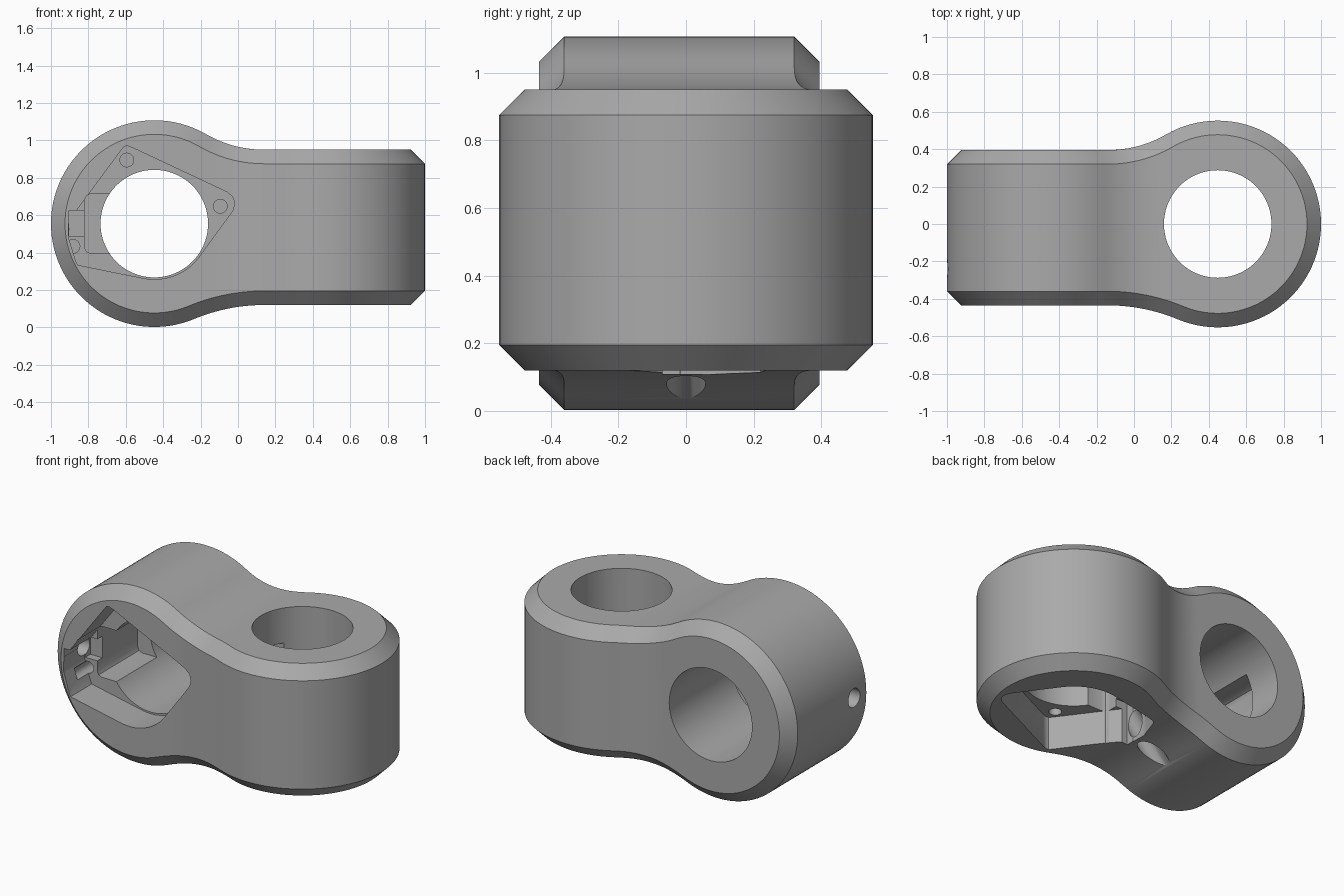
import bpy, bmesh
from math import sin, cos, asin, sqrt, pi
from mathutils import Vector, Matrix

if "Cube" in bpy.data.objects:
    bpy.data.objects.remove(bpy.data.objects["Cube"])

R, CX = 0.5525, 0.4475         # lobe radius and distance from the middle
UP, DOWN = 0.395, 0.435        # slab limits either side of the lobe axis
XF, CH = 0.14, 0.075           # neck fillet end, chamfer
BORE, MID = 0.2875, 0.555      # bore radius, height of the lobe centre


def fillet(s):
    return ((CX + XF) ** 2 + s * s - R * R) / (2 * (R - s))


def slab(x, c, s):
    """Slab half width at x, inset by c, flaring towards the other lobe."""
    if -x >= XF:
        return s - c
    rf = fillet(s)
    return s + rf - sqrt((rf + c) ** 2 - (XF + x) ** 2)


def half_outline(c, s):
    """Neck fillet followed by a lobe arc to the far end, inset by c."""
    rf = fillet(s)
    a0, a1 = asin(XF / (rf + c)), asin((CX + XF) / (R + rf))
    pts = []
    for i in range(9):
        a = a0 + (a1 - a0) * i / 8
        pts.append((XF - (rf + c) * sin(a), s + rf - (rf + c) * cos(a)))
    start = pi / 2 - a1
    for i in range(1, 33):
        a = start + (pi - start) * i / 32
        pts.append((-CX + (R - c) * cos(a), (R - c) * sin(a)))
    return pts


def outline(c):
    lower = [(x, -v) for x, v in half_outline(c, DOWN)]
    return half_outline(c, UP) + lower[-2::-1]


def make_object(name, bm):
    bmesh.ops.recalc_face_normals(bm, faces=bm.faces)
    mesh = bpy.data.meshes.new(name)
    bm.to_mesh(mesh)
    bm.free()
    ob = bpy.data.objects.new(name, mesh)
    bpy.context.collection.objects.link(ob)
    return ob


# Body: the same chamfered lobe twice, the second one turned a quarter
bm = bmesh.new()
outer, inner = outline(0), outline(CH)
last = len(outer) - 1
for turned in (False, True):
    rows = []
    for (px, pv), (qx, qv) in zip(outer, inner):
        row = [(qx, -slab(qx, 0, DOWN), qv), (px, -slab(px, CH, DOWN), pv),
               (px, slab(px, CH, UP), pv), (qx, slab(qx, 0, UP), qv)]
        if turned:
            row = [(-x, z, y) for x, y, z in row]
        rows.append([bm.verts.new(p) for p in row])
    for a, b in zip(rows, rows[1:]):
        for k in range(3):
            bm.faces.new((a[k], a[k + 1], b[k + 1], b[k]))
    for i in range(last // 2):
        for k in (0, 3):
            loop = [rows[i][k], rows[i + 1][k], rows[last - i - 1][k], rows[last - i][k]]
            bm.faces.new(list(dict.fromkeys(loop)))
bmesh.ops.remove_doubles(bm, verts=bm.verts, dist=0.0002)
body = make_object("cross_clamp_body", bm)


def cut(bm):
    cutter = make_object("cutter", bm)
    cutter.hide_render = True
    mod = body.modifiers.new("cut", "BOOLEAN")
    mod.operation, mod.solver, mod.object = "DIFFERENCE", "EXACT", cutter
    bpy.context.view_layer.objects.active = body
    bpy.ops.object.modifier_apply(modifier=mod.name)
    bpy.data.objects.remove(cutter)


def cut_prism(place, pts, d0, d1):
    bm = bmesh.new()
    ends = [[bm.verts.new(place(u, v, d)) for u, v in pts] for d in (d0, d1)]
    for end in ends:
        bm.faces.new(end)
    n = len(pts)
    for i in range(n):
        j = (i + 1) % n
        bm.faces.new((ends[0][i], ends[0][j], ends[1][j], ends[1][i]))
    cut(bm)


def cut_rod(a, b, radius):
    a, b = Vector(a), Vector(b)
    turn = (b - a).to_track_quat("Z", "Y").to_matrix().to_4x4()
    bm = bmesh.new()
    bmesh.ops.create_cone(bm, cap_ends=True, segments=32, radius1=radius, radius2=radius,
                          depth=(b - a).length,
                          matrix=Matrix.Translation((a + b) / 2) @ turn)
    cut(bm)


def circle(u, v, r, n):
    return [(u + r * cos(2 * pi * i / n), v + r * sin(2 * pi * i / n)) for i in range(n)]


def front(u, v, d):
    return (-CX + u, d - DOWN, v)


def bottom(u, v, d):
    return (CX + u, -v, d - DOWN)


pocket = [(-0.175, 0.395), (-0.16, 0.413), (-0.14, 0.415), (-0.115, 0.405), (0.39, 0.168),
          (0.418, 0.145), (0.43, 0.11), (0.42, 0.07)]
pocket += [(0.298 * cos(a), 0.298 * sin(a)) for a in [-0.65 - 0.1 * i for i in range(12)]]
pocket += [(-0.39, -0.225), (-0.41, -0.22), (-0.42, -0.2), (-0.46, -0.07), (-0.457, 0.015)]
notch = [(-0.15, 0.16), (-0.34, 0.16), (-0.362, 0.15), (-0.372, 0.13),
         (-0.372, -0.13), (-0.362, -0.15), (-0.34, -0.16), (-0.15, -0.16)]
channel = [(-0.455, 0.07), (-0.36, 0.07), (-0.36, -0.065), (-0.455, -0.065)]

# Bore, cover recess, wiring notch and screw holes in each lobe
for place in (front, bottom):
    cut_prism(place, circle(0, 0, BORE, 80), -0.3, 1.3)
    cut_prism(place, pocket, -0.1, 0.21)
    cut_prism(place, notch, -0.11, 0.61)
    cut_prism(place, channel, -0.12, 0.26)
    for u, v in ((-0.147, 0.34), (0.353, 0.093), (-0.435, -0.122)):
        cut_prism(place, circle(u, v, 0.037, 20), 0.1, 0.33)

# Cable holes
cut_rod((-1.2, -0.24, 0.01), (-0.8, -0.24, 0.01), 0.058)
cut_rod((0.05, 0, -0.27), (-0.25, 0, -0.6), 0.058)

body.location.z = MID

# Plain grey finish
grey = bpy.data.materials.new("plain_grey")
grey.use_nodes = True
colour = (0.4, 0.4, 0.4, 1)
grey.diffuse_color = colour
grey.node_tree.nodes["Principled BSDF"].inputs["Base Color"].default_value = colour
body.data.materials.clear()
body.data.materials.append(grey)
for poly in body.data.polygons:
    poly.material_index = 0

bpy.ops.object.select_all(action="DESELECT")
body.select_set(True)
bpy.context.view_layer.objects.active = body
bpy.ops.object.shade_smooth_by_angle(angle=0.5)
